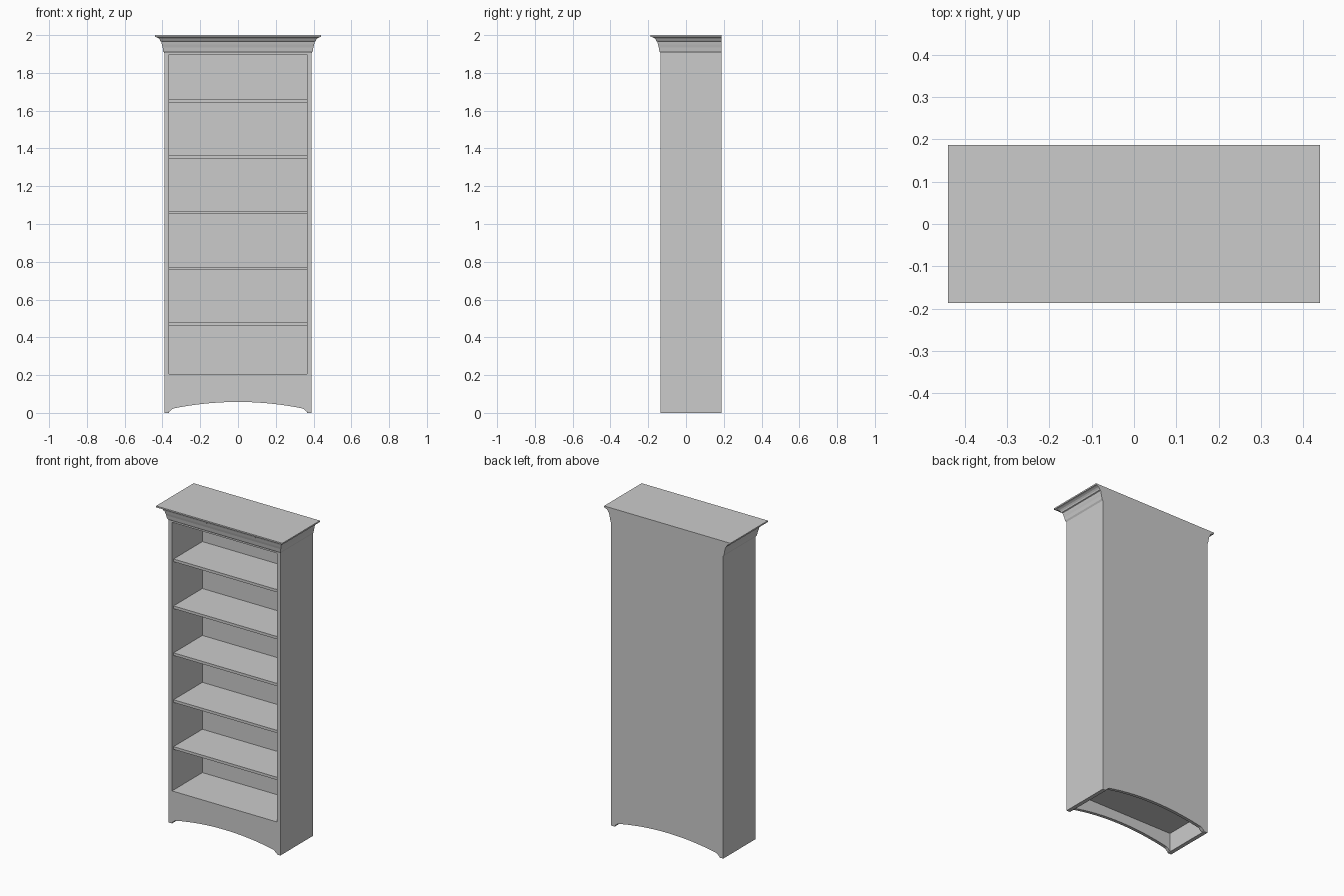
import bpy, bmesh

if "Cube" in bpy.data.objects:
    bpy.data.objects.remove(bpy.data.objects["Cube"])

W, T = 0.39, 0.025             # half width, side thickness
FRONT, BACK = -0.135, 0.187    # body depth limits
INNER = W - T
BACK_IN = BACK - 0.02          # inner face of the back panel


def make(name, bm):
    bmesh.ops.recalc_face_normals(bm, faces=bm.faces)
    me = bpy.data.meshes.new(name)
    bm.to_mesh(me)
    bm.free()
    ob = bpy.data.objects.new(name, me)
    bpy.context.collection.objects.link(ob)
    return ob


def loft(name, rings):
    bm = bmesh.new()
    loops = [[bm.verts.new(p) for p in r] for r in rings]
    n = len(loops[0])
    for a, b in zip(loops, loops[1:]):
        for i in range(n):
            j = (i + 1) % n
            bm.faces.new((a[i], a[j], b[j], b[i]))
    bm.faces.new(loops[0][::-1])
    bm.faces.new(loops[-1])
    return make(name, bm)


def rect(x0, x1, y0, y1, z):
    return [(x0, y0, z), (x1, y0, z), (x1, y1, z), (x0, y1, z)]


def box(name, x0, x1, y0, y1, z0, z1):
    return loft(name, [rect(x0, x1, y0, y1, z) for z in (z0, z1)])


def arched_panel(name, y0, y1, top):
    # curved lower edge with a small quick rise at each foot
    xs = [-0.34 + 0.68 * i / 20 for i in range(21)]
    pts = [(x, 0.058 - 0.034 * (x / 0.34) ** 2) for x in xs]
    feet = [(INNER, 0.006), (0.355, 0.013), (0.348, 0.02)]
    pts = [(-x, z) for x, z in feet] + pts + feet[::-1]
    pts += [(INNER, top), (-INNER, top)]
    return loft(name, [[(x, y, z) for x, z in pts] for y in (y0, y1)])


# Side panels
for side, s in (("left", -1), ("right", 1)):
    a, b = sorted((s * INNER, s * W))
    box(side + "_side", a, b, FRONT, BACK, 0, 1.905)

# Back panel and front apron, both arched at the floor
arched_panel("back_panel", BACK_IN, BACK, 1.905)
arched_panel("front_apron", FRONT, FRONT + 0.02, 0.205)

# Bottom board and top board
box("bottom_board", -INNER, INNER, FRONT + 0.02, BACK_IN, 0.12, 0.205)
box("top_board", -INNER, INNER, FRONT, BACK_IN, 1.897, 1.905)

# Shelves, set back slightly from the front
for i in range(5):
    top = 0.478 + 0.2955 * i
    box(f"shelf_{i + 1}", -INNER, INNER, FRONT + 0.015, BACK_IN, top - 0.017, top)

# Crown moulding: stepped cove on the front and sides, flush at the back
profile = [(0, 1.905), (0.006, 1.915), (0.009, 1.935), (0.013, 1.95),
           (0.016, 1.965), (0.021, 1.968), (0.024, 1.976), (0.031, 1.984),
           (0.041, 1.989), (0.05, 1.991), (0.05, 2.0)]
loft("crown_moulding",
     [rect(-W - o, W + o, FRONT - o * 1.04, BACK, z) for o, z in profile])
